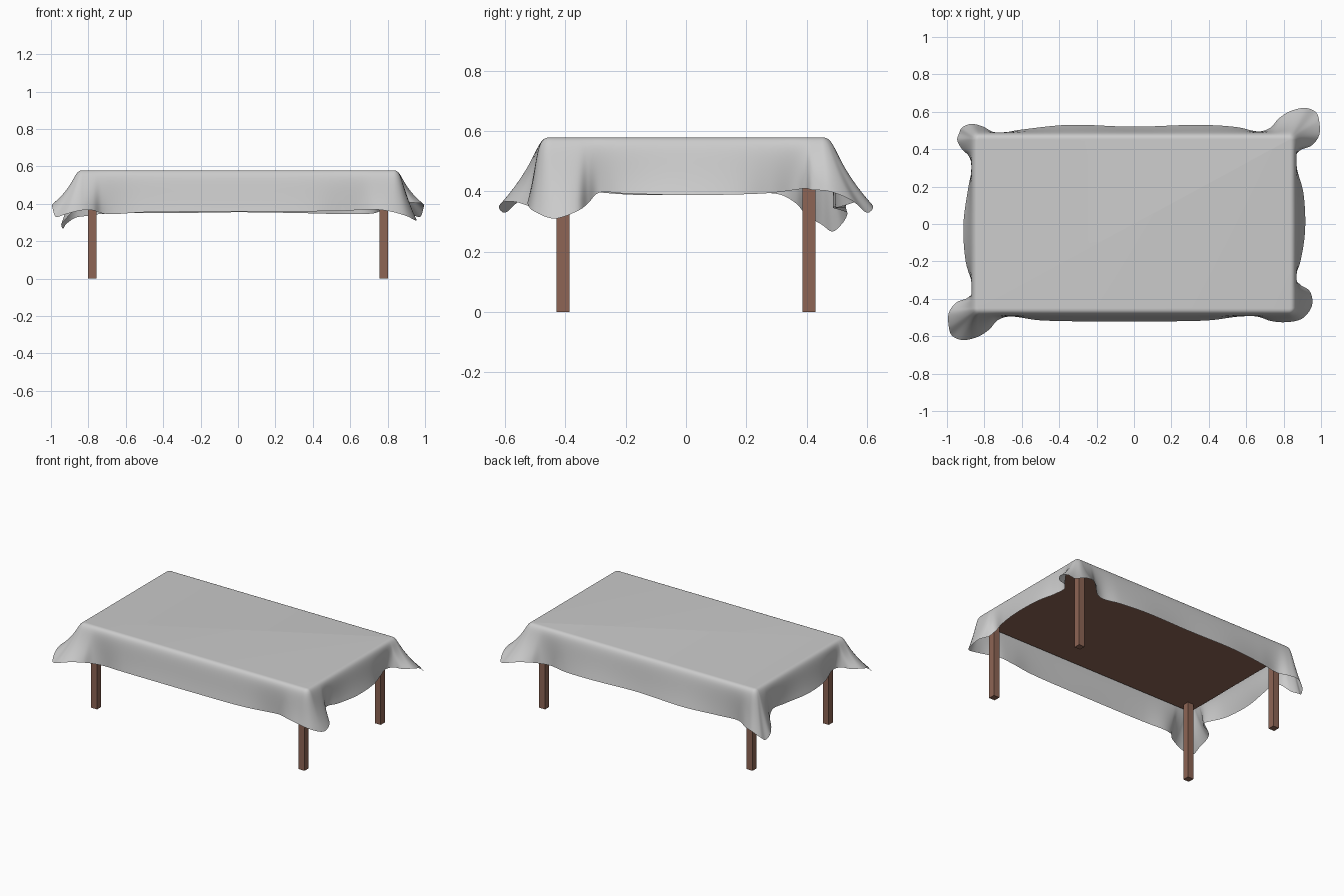
import bpy, bmesh
from mathutils import Vector

if "Cube" in bpy.data.objects:
    bpy.data.objects.remove(bpy.data.objects["Cube"])

def material(name, col):
    m = bpy.data.materials.new(name)
    m.diffuse_color = (*col, 1)
    m.use_nodes = True
    m.node_tree.nodes["Principled BSDF"].inputs["Base Color"].default_value = m.diffuse_color
    return m

wood = material("brown_wood", (0.27, 0.13, 0.09))

def box(name, x0, x1, y0, y1, z0, z1):
    bm = bmesh.new()
    bmesh.ops.create_cube(bm, size=1)
    for v in bm.verts:
        v.co = ((x0 + x1) / 2 + v.co.x * (x1 - x0),
                (y0 + y1) / 2 + v.co.y * (y1 - y0),
                (z0 + z1) / 2 + v.co.z * (z1 - z0))
    me = bpy.data.meshes.new(name)
    bm.to_mesh(me)
    bm.free()
    me.materials.append(wood)
    ob = bpy.data.objects.new(name, me)
    bpy.context.collection.objects.link(ob)

# Table top and legs
box("table_top", -0.845, 0.845, -0.47, 0.47, 0.53, 0.563)
for sx, side in ((-1, "left"), (1, "right")):
    for sy, end in ((-1, "front"), (1, "back")):
        cx, cy = 0.779 * sx, 0.408 * sy
        box(f"{end}_{side}_leg", cx - 0.022, cx + 0.022, cy - 0.022, cy + 0.022, 0, 0.54)

# Cloth hem, counterclockwise: sides and flared corner lobes
front = [(-0.5, -0.515, 0.355), (0, -0.52, 0.358), (0.4, -0.515, 0.36)]
front_right = [(0.56, -0.495, 0.362), (0.66, -0.495, 0.368), (0.73, -0.518, 0.37),
               (0.81, -0.525, 0.36), (0.9, -0.505, 0.335), (0.952, -0.435, 0.31),
               (0.94, -0.36, 0.335), (0.89, -0.325, 0.36), (0.863, -0.29, 0.395)]
right = [(0.89, -0.2, 0.393), (0.915, -0.03, 0.388), (0.905, 0.17, 0.39), (0.875, 0.28, 0.395)]
back_right = [(0.86, 0.36, 0.405), (0.89, 0.395, 0.41), (0.95, 0.42, 0.405),
              (0.99, 0.475, 0.40), (0.99, 0.55, 0.37), (0.972, 0.598, 0.33),
              (0.92, 0.62, 0.345), (0.84, 0.605, 0.365), (0.775, 0.565, 0.365),
              (0.73, 0.515, 0.35), (0.67, 0.495, 0.345)]
back = [(0.55, 0.518, 0.345), (0.35, 0.53, 0.35), (0, 0.52, 0.355),
        (-0.35, 0.53, 0.35), (-0.6, 0.505, 0.35)]
back_left = [(-0.74, 0.488, 0.345), (-0.81, 0.522, 0.335), (-0.87, 0.535, 0.325),
             (-0.92, 0.515, 0.29), (-0.935, 0.485, 0.267), (-0.945, 0.45, 0.29),
             (-0.92, 0.4, 0.32), (-0.885, 0.365, 0.36), (-0.867, 0.31, 0.39)]
left = [(-0.885, 0.2, 0.393), (-0.912, 0, 0.388), (-0.9, -0.2, 0.39)]
front_left = [(-x, -y, z) for x, y, z in back_right]
hem = [Vector(p) for p in front + front_right + right + back_right
       + back + back_left + left + front_left]

def smooth_loop(pts, n):
    """Closed centripetal spline through the points."""
    out, count = [], len(pts)
    for i in range(count):
        p = [pts[(i + k - 1) % count] for k in range(4)]
        t = [0]
        for k in range(3):
            t.append(t[-1] + (p[k + 1] - p[k]).length ** 0.5)
        for s in range(n):
            u = t[1] + (t[2] - t[1]) * s / n
            q = p
            for level in (1, 2):
                q = [q[k].lerp(q[k + 1], (u - t[k]) / (t[k + level] - t[k]))
                     for k in range(len(q) - 1)]
            out.append(q[0].lerp(q[1], (u - t[1]) / (t[2] - t[1])))
    return out

# Tablecloth: flat top, rounded edge, drape curve down to the hem
TOP, A, B, STEPS = 0.579, 0.83, 0.45, 14
bm = bmesh.new()
rings = [[] for _ in range(STEPS + 1)]
for h in smooth_loop(hem, 7):
    c = Vector((max(-A, min(A, h.x)), max(-B, min(B, h.y)), TOP))
    d = Vector((h.x - c.x, h.y - c.y, 0)).normalized()
    p0 = c + d * 0.003
    p1 = c + d * 0.05
    p2 = c + d * 0.04 + Vector((0, 0, -0.08))
    for k in range(STEPS + 1):
        t = k / STEPS
        s = 1 - t
        rings[k].append(bm.verts.new(p0 * s**3 + p1 * 3 * s * s * t + p2 * 3 * s * t * t + h * t**3))
n = len(rings[0])
bm.faces.new(rings[0])
for a, b in zip(rings, rings[1:]):
    for i in range(n):
        j = (i + 1) % n
        bm.faces.new((a[i], b[i], b[j], a[j]))
for f in bm.faces:
    f.smooth = True
me = bpy.data.meshes.new("tablecloth")
bm.to_mesh(me)
bm.free()
cloth = bpy.data.objects.new("tablecloth", me)
bpy.context.collection.objects.link(cloth)
